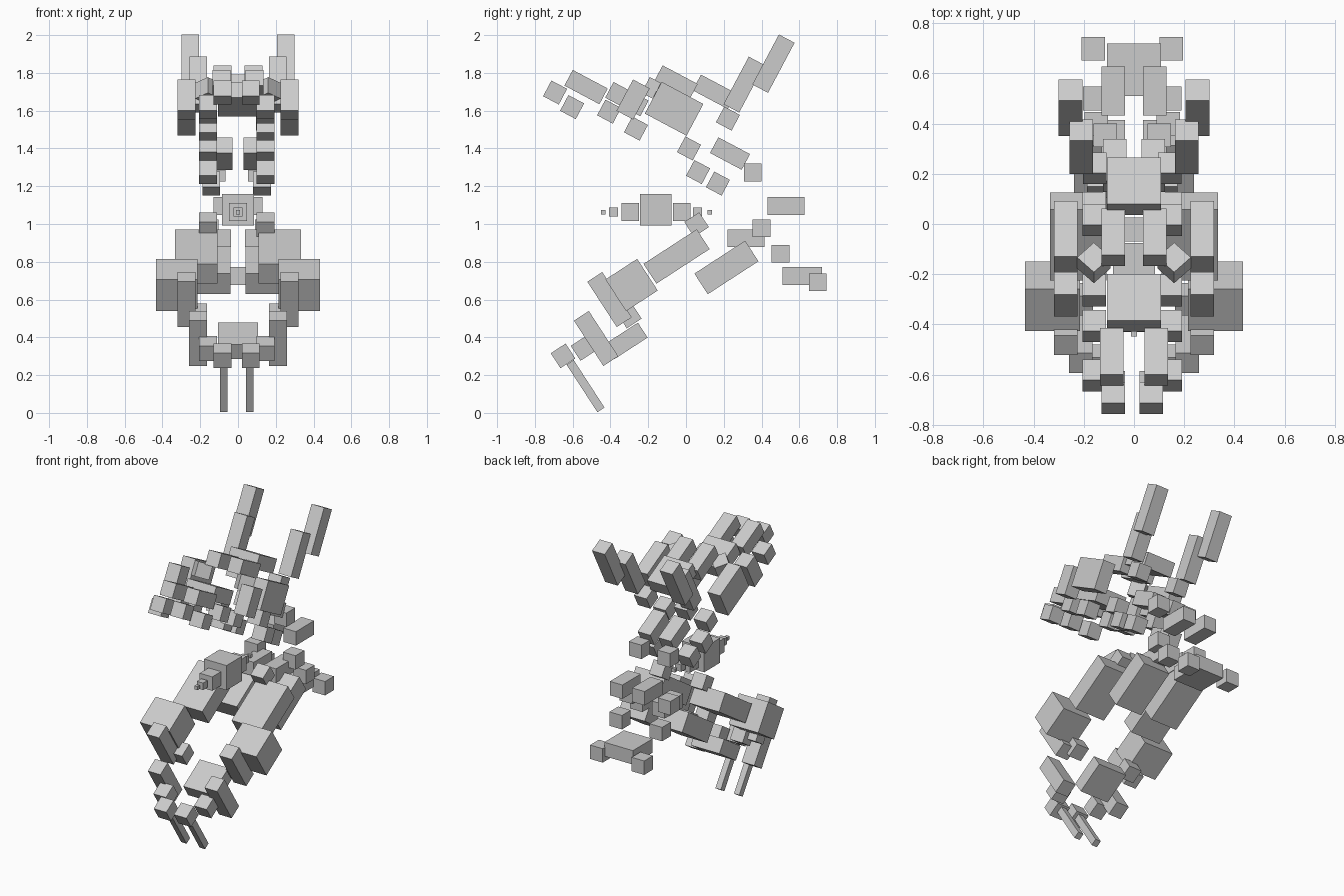
import bpy
import bmesh
from math import radians
from mathutils import Matrix, Vector

old = bpy.data.objects.get("Cube")
if old:
    bpy.data.objects.remove(old, do_unlink=True)

# One flat grey for every block
grey = bpy.data.materials.new("light_grey")
grey.use_nodes = True
tone = (0.6, 0.6, 0.6, 1)
grey.diffuse_color = tone
grey.node_tree.nodes["Principled BSDF"].inputs["Base Color"].default_value = tone

UNIT = 0.094      # edge of the small cubes
PLATE = 0.21      # length of the long plates
HEAD = -28        # tilt of the upper blocks
LEG = 33          # tilt of the lower blocks
SHIFT = -0.007    # sideways offset of the small block pairs


def block(name, x, y, z, wide=UNIT, deep=UNIT, high=UNIT, tilt=0, turn=0):
    mesh = bpy.data.meshes.new(name)
    bm = bmesh.new()
    bmesh.ops.create_cube(bm, size=1)
    bmesh.ops.scale(bm, vec=Vector((wide, deep, high)), verts=bm.verts)
    bm.to_mesh(mesh)
    bm.free()
    mesh.materials.append(grey)
    obj = bpy.data.objects.new(name, mesh)
    spin = Matrix.Rotation(radians(tilt), 4, "X") @ Matrix.Rotation(radians(turn), 4, "Z")
    obj.matrix_world = Matrix.Translation((x, y, z)) @ spin
    bpy.context.collection.objects.link(obj)
    return obj


def pair(name, x, y, z, shift=0, **options):
    block("left_" + name, shift + x, y, z, **options)
    block("right_" + name, shift - x, y, z, **options)


# Ears
pair("ear_tip", 0.253, 0.463, 1.849, high=0.3, tilt=HEAD)
pair("ear_base", 0.21, 0.307, 1.738, high=0.285, tilt=HEAD)

# Head and snout
block("head_back_plate", 0, 0.15, 1.7, wide=0.214, deep=PLATE, tilt=HEAD)
block("snout_bridge", 0, -0.313, 1.661, wide=0.214, deep=PLATE, tilt=HEAD)
pair("brow_plate", 0.082, -0.053, 1.749, deep=PLATE, tilt=HEAD)
pair("snout_plate", 0.088, -0.529, 1.725, deep=PLATE, tilt=HEAD)
pair("nose_block", 0.075, -0.693, 1.696, shift=SHIFT, tilt=HEAD)
pair("cheek", 0.272, -0.063, 1.61, deep=0.25, high=0.19, tilt=HEAD)
pair("front_cheek", 0.272, -0.28, 1.659, deep=0.1, high=0.187, tilt=HEAD)
pair("eye", 0.16, -0.155, 1.705, tilt=HEAD, turn=45)

# Jaw row
pair("front_tooth", 0.152, -0.603, 1.619, shift=SHIFT, tilt=HEAD)
pair("middle_tooth", 0.152, -0.407, 1.595, shift=SHIFT, tilt=HEAD)
pair("back_tooth", 0.152, -0.265, 1.505, shift=SHIFT, tilt=HEAD)
pair("jaw_hinge", 0.15, 0.222, 1.558, shift=SHIFT, tilt=HEAD)

# Neck
pair("upper_neck_block", 0.152, 0.016, 1.4, shift=SHIFT, tilt=HEAD)
pair("middle_neck_block", 0.152, 0.064, 1.275, shift=SHIFT, tilt=HEAD)
pair("lower_neck_block", 0.134, 0.169, 1.214, shift=SHIFT, tilt=HEAD)
pair("neck_plate", 0.077, 0.233, 1.373, deep=0.19, tilt=HEAD)
pair("nape_block", 0.107, 0.354, 1.273, shift=SHIFT)

# Stepped core, tapering to the front and back
CORE = 1.063
block("core", 0, -0.159, 1.075, wide=0.167, deep=0.167, high=0.167)
for end, centres in (("front", (-0.295, -0.383, -0.437)), ("back", (-0.022, 0.061, 0.125))):
    for step, y in enumerate(centres):
        edge = UNIT / 2 ** step
        block(end + "_core_step", 0, y, CORE, wide=edge, deep=edge, high=edge)

# Back and tail
pair("back_plate", 0.083, 0.53, 1.095, deep=0.195)
pair("spine_block", 0.143, 0.4, 0.977, shift=SHIFT)
pair("spine_plate", 0.083, 0.317, 0.925, deep=0.195)
pair("tail_root_block", 0.15, 0.5, 0.842, shift=SHIFT)
block("tail_plate", 0, 0.615, 0.725, wide=0.214, deep=PLATE)
pair("tail_end_block", 0.155, 0.698, 0.692, shift=SHIFT)

# Shoulders and limbs
pair("shoulder_block", 0.152, 0.056, 0.997, shift=SHIFT, tilt=LEG)
pair("upper_arm", 0.222, -0.05, 0.828, wide=0.225, deep=0.336, high=0.125, tilt=LEG)
pair("inner_thigh", 0.14, 0.214, 0.77, wide=0.2, deep=0.32, high=0.13, tilt=LEG)
pair("elbow", 0.325, -0.288, 0.677, wide=0.22, deep=0.2, high=0.2, tilt=LEG)
pair("forearm", 0.272, -0.405, 0.6, high=0.286, tilt=LEG)
pair("wrist_block", 0.21, -0.3, 0.513, tilt=LEG)
pair("hand_plate", 0.212, -0.476, 0.394, high=0.286, tilt=LEG)

# Hands and feelers
block("hand_bridge", 0, -0.317, 0.381, wide=0.214, deep=PLATE, tilt=LEG)
pair("knuckle_block", 0.152, -0.545, 0.341, shift=SHIFT, tilt=LEG)
pair("finger_block", 0.075, -0.651, 0.302, shift=SHIFT, tilt=LEG)
pair("feeler", 0.069, -0.532, 0.142, shift=SHIFT, wide=0.04, deep=0.045, high=0.3, tilt=LEG)
